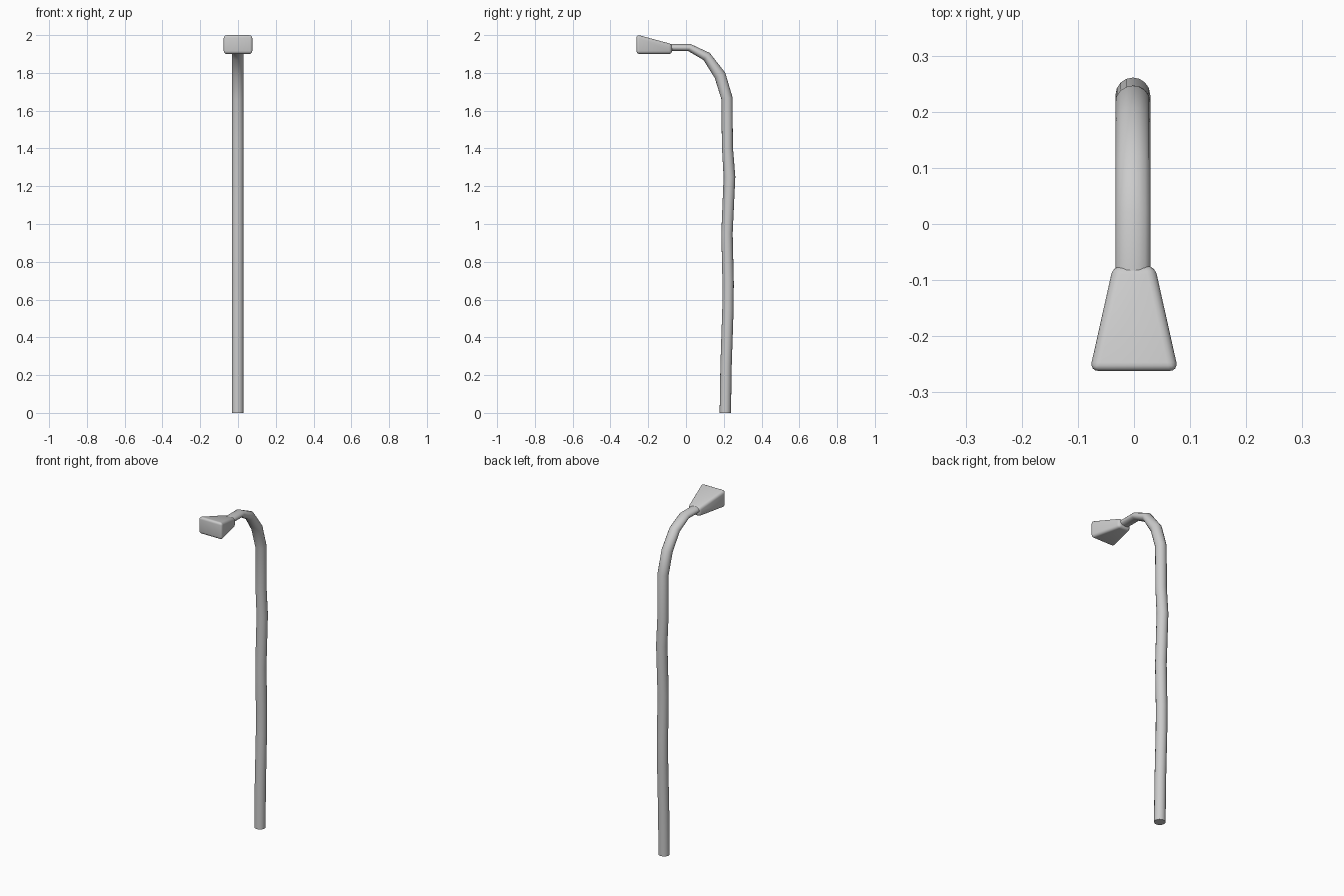
import bpy, bmesh, math
from mathutils import Vector

if "Cube" in bpy.data.objects:
    bpy.data.objects.remove(bpy.data.objects["Cube"])

SIDES = 16
HALF_WIDTH = 0.031
CENTRE_X = -0.002


def finish(bm, name, angle):
    bmesh.ops.recalc_face_normals(bm, faces=bm.faces[:])
    mesh = bpy.data.meshes.new(name)
    bm.to_mesh(mesh)
    bm.free()
    obj = bpy.data.objects.new(name, mesh)
    bpy.context.collection.objects.link(obj)
    bpy.ops.object.select_all(action='DESELECT')
    obj.select_set(True)
    bpy.context.view_layer.objects.active = obj
    bpy.ops.object.shade_smooth_by_angle(angle=math.radians(angle))
    return obj


# Pole: slightly wavy swept tube (y, z, in-plane radius), flattening at the tip
path = [(0.208, 0.0, 0.030), (0.212, 0.25, 0.030), (0.222, 0.55, 0.030),
        (0.223, 0.69, 0.030), (0.217, 0.95, 0.030), (0.230, 1.25, 0.031),
        (0.219, 1.41, 0.029), (0.217, 1.665, 0.030), (0.180, 1.787, 0.031),
        (0.109, 1.887, 0.025), (0.018, 1.934, 0.020), (-0.10, 1.934, 0.019)]
points = [Vector((CENTRE_X, y, z)) for y, z, r in path]
bm = bmesh.new()
rings = []
for i, p in enumerate(points):
    if i == 0:
        tangent = Vector((0, 0, 1))
    else:
        tangent = (p - points[i - 1]).normalized()
        if i < len(points) - 1:
            tangent = (tangent + (points[i + 1] - p).normalized()).normalized()
    across = Vector((1, 0, 0))
    normal = tangent.cross(across)
    ring = []
    for k in range(SIDES):
        a = 2 * math.pi * k / SIDES
        ring.append(bm.verts.new(p + across * HALF_WIDTH * math.cos(a)
                                 + normal * path[i][2] * math.sin(a)))
    rings.append(ring)
for lower, upper in zip(rings, rings[1:]):
    for k in range(SIDES):
        n = (k + 1) % SIDES
        bm.faces.new((lower[k], lower[n], upper[n], upper[k]))
bm.faces.new(rings[0])
bm.faces.new(rings[-1])
finish(bm, "pole", 40)

# Lamp head: tapered box with rounded edges
bm = bmesh.new()
bmesh.ops.create_cube(bm, size=2)
for v in bm.verts:
    front = v.co.y < 0
    v.co = Vector((v.co.x * (0.079 if front else 0.037),
                   -0.262 if front else -0.074,
                   1.9 if v.co.z < 0 else (2.003 if front else 1.952)))
bmesh.ops.bevel(bm, geom=bm.edges[:], offset=0.016, offset_type='OFFSET',
                segments=4, profile=0.5, affect='EDGES', clamp_overlap=True)
finish(bm, "lamp_head", 40)
